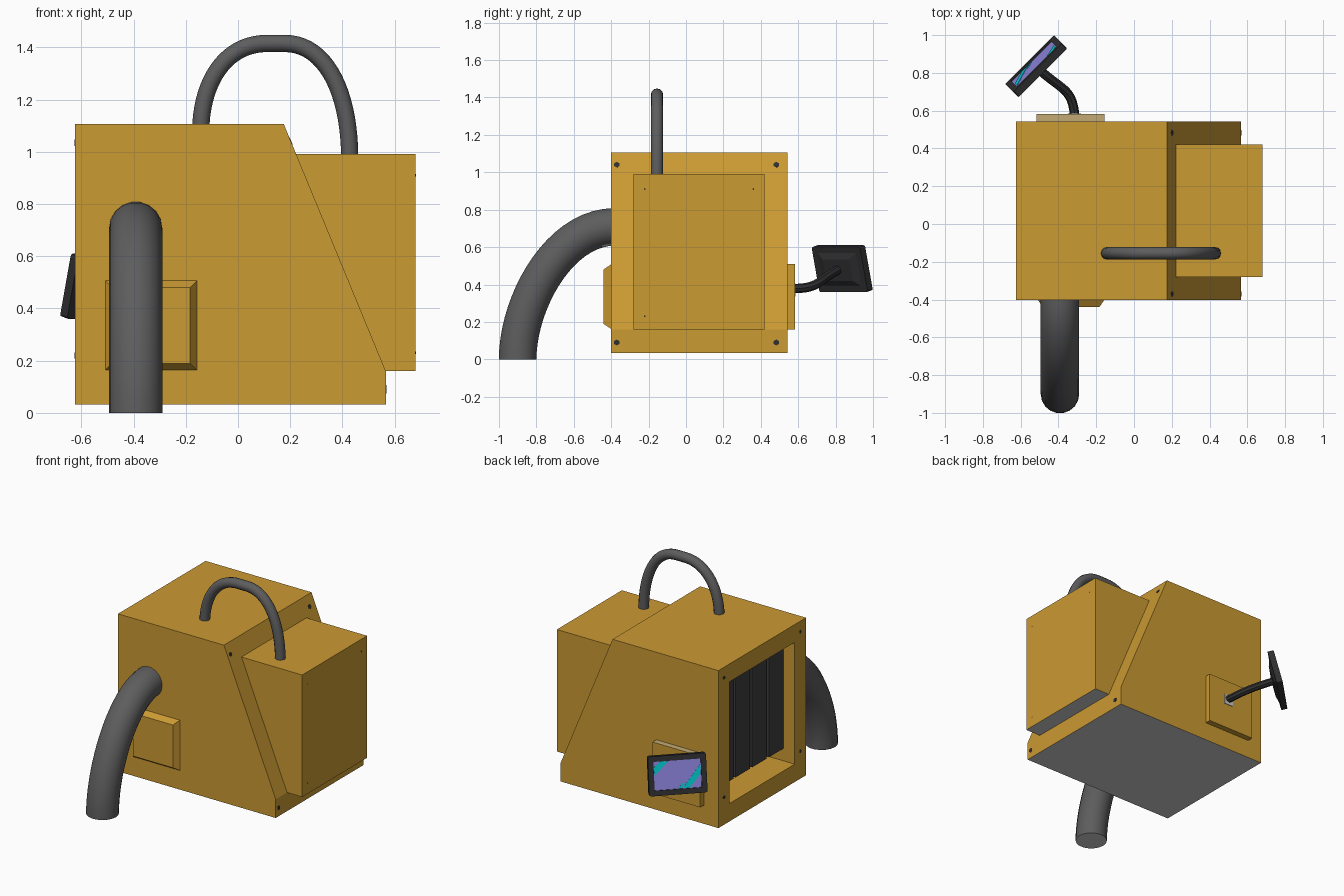
import bpy, bmesh
from math import radians, sin, cos
from mathutils import Vector, Matrix
from mathutils.geometry import interpolate_bezier

cube = bpy.data.objects.get("Cube")
if cube:
    bpy.data.objects.remove(cube, do_unlink=True)


def material(name, rgb):
    m = bpy.data.materials.new(name)
    m.use_nodes = True
    m.diffuse_color = (*rgb, 1)
    bsdf = next(n for n in m.node_tree.nodes if n.type == 'BSDF_PRINCIPLED')
    bsdf.inputs["Base Color"].default_value = (*rgb, 1)
    bsdf.inputs["Roughness"].default_value = 0.7
    return m


gold = material("gold_paint", (0.6, 0.325, 0.033))
grey = material("grey_rubber", (0.11, 0.11, 0.11))
light = material("light_grey", (0.6, 0.6, 0.6))
dark = material("dark_plastic", (0.028, 0.028, 0.03))
slat = material("slat_grey", (0.05, 0.05, 0.05))
pale = material("pale_gold", (0.54, 0.4, 0.17))
violet = material("violet_display", (0.27, 0.23, 0.72))
teal = material("teal_display", (0.0, 0.58, 0.6))


def finish(name, bm, mats, matrix=None):
    bmesh.ops.recalc_face_normals(bm, faces=bm.faces[:])
    me = bpy.data.meshes.new(name)
    bm.to_mesh(me)
    bm.free()
    for m in mats:
        me.materials.append(m)
    ob = bpy.data.objects.new(name, me)
    if matrix:
        ob.matrix_world = matrix
    bpy.context.collection.objects.link(ob)


def prism(points, direction):
    """Closed solid from a flat polygon pushed along a direction."""
    bm = bmesh.new()
    face = bm.faces.new([bm.verts.new(p) for p in points])
    out = bmesh.ops.extrude_face_region(bm, geom=[face])
    verts = [g for g in out["geom"] if isinstance(g, bmesh.types.BMVert)]
    bmesh.ops.translate(bm, verts=verts, vec=direction)
    bmesh.ops.recalc_face_normals(bm, faces=bm.faces[:])
    bm.normal_update()
    return bm


def block(lo, hi):
    x, y, z = lo
    X, Y, Z = hi
    return prism([(x, y, z), (X, y, z), (X, Y, z), (x, Y, z)], (0, 0, Z - z))


def frustum(w0, h0, w1, h1, z0, z1):
    bm = block((-w0 / 2, -h0 / 2, z0), (w0 / 2, h0 / 2, z1))
    for v in bm.verts:
        if v.co.z > (z0 + z1) / 2:
            v.co.x *= w1 / w0
            v.co.y *= h1 / h0
    return bm


def tint(faces, axis, index):
    """Give faces pointing along an axis a different material."""
    for f in faces:
        if f.normal.dot(Vector(axis)) > 0.9:
            f.material_index = index


def sink(bm, face, margin, offset):
    """Inset a face evenly and push its middle in."""
    bmesh.ops.inset_region(bm, faces=[face], thickness=margin, use_even_offset=True)
    inner = bmesh.ops.extrude_discrete_faces(bm, faces=[face])["faces"][0]
    bmesh.ops.translate(bm, verts=inner.verts[:], vec=offset)
    return inner


def tube(name, segments, radius, mat, sides=4):
    path = []
    for seg in segments:
        path += interpolate_bezier(*[Vector(p) for p in seg], 20)[1 if path else 0:]
    cu = bpy.data.curves.new(name, 'CURVE')
    cu.dimensions = '3D'
    cu.bevel_depth = radius
    cu.bevel_resolution = sides
    cu.use_fill_caps = True
    sp = cu.splines.new('POLY')
    sp.points.add(len(path) - 1)
    for pt, co in zip(sp.points, path):
        pt.co = (*co, 1)
    cu.materials.append(mat)
    ob = bpy.data.objects.new(name, cu)
    bpy.context.collection.objects.link(ob)
    bpy.ops.object.select_all(action='DESELECT')
    ob.select_set(True)
    bpy.context.view_layer.objects.active = ob
    bpy.ops.object.convert(target='MESH')
    bpy.ops.object.shade_smooth_by_angle(angle=radians(40))
    return bpy.context.view_layer.objects.active


def bolt(name, pos, normal, radius):
    bm = bmesh.new()
    bmesh.ops.create_cone(bm, cap_ends=True, segments=6, radius1=radius,
                          radius2=radius, depth=0.004)
    turn = Vector(normal).to_track_quat('Z', 'Y').to_matrix().to_4x4()
    finish(name, bm, [dark], Matrix.Translation(pos) @ turn)


# Main housing: slanted profile with a recessed opening in its -x end
profile = [(-0.624, 0.033), (0.566, 0.033), (0.566, 0.16), (0.175, 1.107), (-0.624, 1.107)]
bm = prism([(x, -0.402, z) for x, z in profile], (0, 0.944, 0))
tint(bm.faces, (0, 0, -1), 1)
sink(bm, min(bm.faces, key=lambda f: f.calc_center_median().x), 0.122, (0.42, 0, 0))
finish("housing", bm, [gold, light])

# Box on the slanted side
profile = [(0.55, 0.16), (0.68, 0.16), (0.68, 0.992), (0.21, 0.992)]
bm = prism([(x, -0.28, z) for x, z in profile], (0, 0.7, 0))
tint(bm.faces, (0, 0, -1), 1)
finish("side_box", bm, [gold, light])

# Filter slats inside the opening
for i in range(4):
    y = -0.278 + 0.18 * i
    finish(f"filter_slat_{i + 1}", block((-0.54, y, 0.24), (-0.52, y + 0.156, 0.95)), [slat])

# Bevelled boss on the front, with its outward axis along -y
facing = Matrix.Translation((-0.333, -0.4, 0.335)) @ Matrix.Rotation(radians(90), 4, 'X')
finish("front_boss", frustum(0.36, 0.352, 0.3, 0.292, -0.005, 0.04), [gold], facing)

# Back mounting plate with a pale upper edge and arm socket
bm = block((-0.515, 0.535, 0.16), (-0.155, 0.582, 0.51))
tint(bm.faces, (0, 0, 1), 1)
finish("back_plate", bm, [gold, pale])
finish("arm_socket", block((-0.35, 0.578, 0.335), (-0.28, 0.586, 0.405)), [light])

# Hose, cut flat at the ground with a light end
hose = tube("hose", [[(-0.392, -0.9, 0), (-0.392, -0.9, 0.3),
                      (-0.392, -0.68, 0.708), (-0.392, -0.38, 0.708)]], 0.102, grey, 7)
for v in hose.data.vertices:
    if v.co.z < 0.02:
        v.co.z = 0
hose.data.materials.append(light)
tint(hose.data.polygons, (0, 0, -1), 1)

# Carrying handle and display arm
y = -0.155
tube("carry_handle",
     [[(-0.143, y, 1.08), (-0.14, y, 1.28), (-0.04, y, 1.415), (0.11, y, 1.415)],
      [(0.11, y, 1.415), (0.13, y, 1.415), (0.15, y, 1.415), (0.18, y, 1.415)],
      [(0.18, y, 1.415), (0.33, y, 1.415), (0.428, y, 1.24), (0.428, y, 0.97)]],
     0.033, grey)
tube("display_arm", [[(-0.313, 0.57, 0.378), (-0.33, 0.72, 0.38),
                      (-0.37, 0.7, 0.42), (-0.505, 0.82, 0.482)]], 0.025, dark, 2)

# Tilted display: local x is width, y is up, z points out of the screen
tilt = radians(14)
s = 0.5 ** 0.5
normal = Vector((-s * cos(tilt), s * cos(tilt), sin(tilt)))
up = Vector((s * sin(tilt), -s * sin(tilt), cos(tilt)))
pose = Matrix((up.cross(normal), up, normal)).transposed().to_4x4()
pose.translation = (-0.518, 0.835, 0.485)

bm = frustum(0.365, 0.25, 0.365, 0.25, -0.02, 0.02)
uprights = [e for e in bm.edges if abs(e.verts[0].co.z - e.verts[1].co.z) > 0.01]
bmesh.ops.bevel(bm, geom=uprights, offset=0.012, segments=2, affect='EDGES', profile=0.5)
bm.normal_update()
front = max(bm.faces, key=lambda f: f.calc_center_median().z)
sink(bm, front, 0.034, (0, 0, -0.008)).material_index = 1
finish("display_frame", bm, [dark, violet], pose)
finish("display_back", frustum(0.2, 0.12, 0.3, 0.19, -0.035, -0.018), [dark], pose)

# Diagonal bands on the display
bands = [[(-0.145, 0.0), (-0.145, 0.055), (-0.105, 0.088), (-0.055, 0.088)],
         [(0.03, -0.088), (0.075, -0.088), (0.145, -0.005), (0.145, 0.055)],
         [(0.0, -0.088), (0.02, -0.088), (0.045, -0.06), (0.03, -0.055)]]
for i, band in enumerate(bands):
    bm = prism([(x, y, 0.011) for x, y in band], (0, 0, 0.003))
    finish(f"display_band_{i + 1}", bm, [teal], pose)

# Bolts on the slanted side, the open end and the box
slant = (0.924, 0, 0.381)
for side, y, end_y in (("front", -0.37, -0.34), ("back", 0.483, 0.48)):
    bolt(f"upper_bolt_{side}", (0.202, y, 1.04), slant, 0.016)
    bolt(f"lower_bolt_{side}", (0.566, y, 0.09), (1, 0, 0), 0.016)
    for level, z in (("upper", 1.035), ("lower", 0.22)):
        bolt(f"end_{level}_bolt_{side}", (-0.624, end_y, z), (-1, 0, 0), 0.012)
for i, (y, z) in enumerate([(-0.22, 0.91), (0.36, 0.91), (-0.22, 0.23)]):
    bolt(f"box_bolt_{i + 1}", (0.679, y, z), (1, 0, 0), 0.005)
